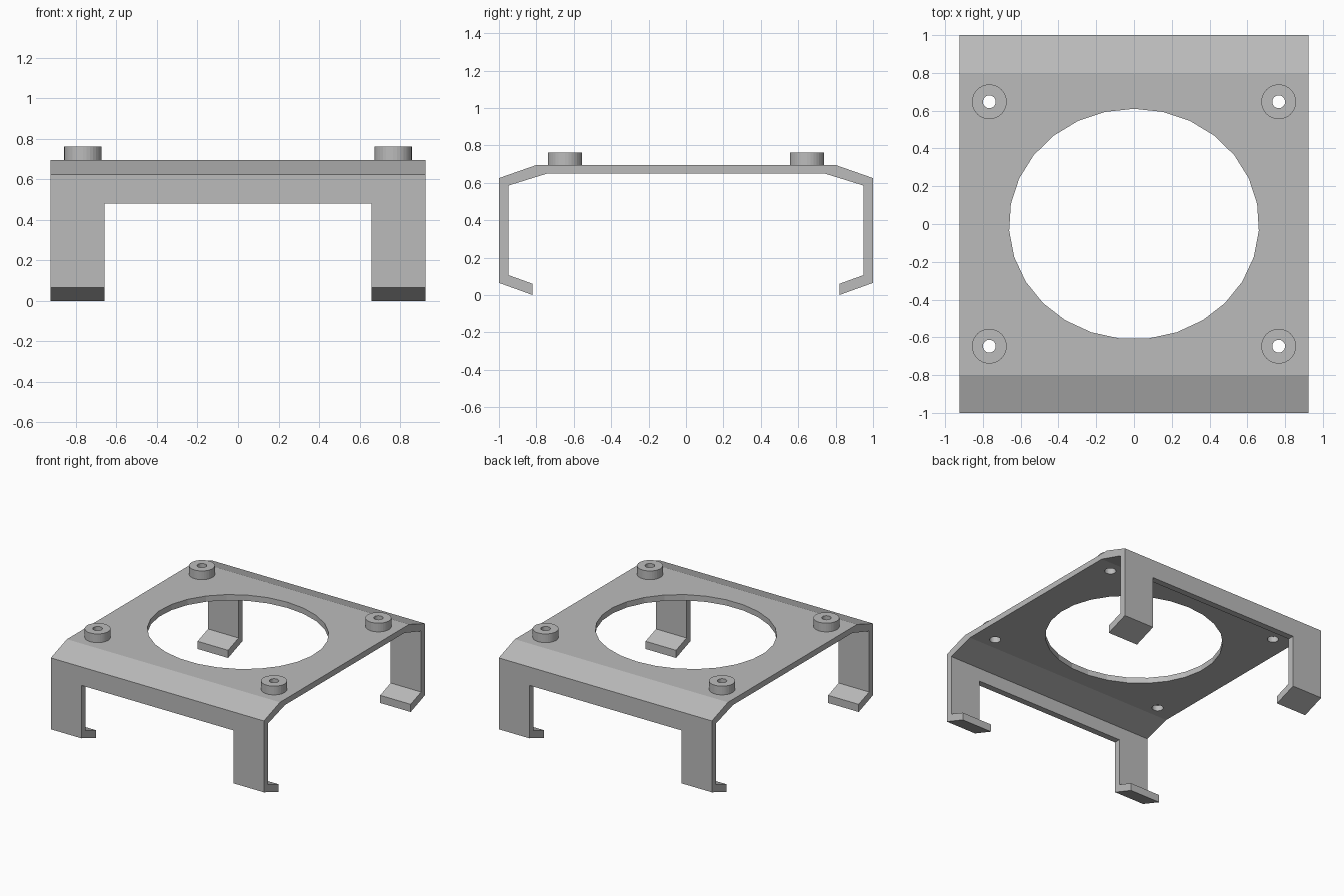
import bpy, bmesh, math
from mathutils import Vector

if "Cube" in bpy.data.objects:
    bpy.data.objects.remove(bpy.data.objects["Cube"])

grey = bpy.data.materials.new("plain grey")
grey.diffuse_color = (0.5, 0.5, 0.5, 1)
grey.use_nodes = True
grey.node_tree.nodes["Principled BSDF"].inputs["Base Color"].default_value = grey.diffuse_color


def prism(bm, points, direction):
    """Closed solid made by sweeping a polygon along a direction."""
    face = bm.faces.new([bm.verts.new(p) for p in points])
    out = bmesh.ops.extrude_face_region(bm, geom=[face], use_keep_orig=True)
    verts = [g for g in out["geom"] if isinstance(g, bmesh.types.BMVert)]
    bmesh.ops.translate(bm, verts=verts, vec=Vector(direction))


def ring(cx, cy, z, rx, ry, n):
    """Ellipse points, first one at +y."""
    return [(cx + rx * math.sin(2 * math.pi * i / n),
             cy + ry * math.cos(2 * math.pi * i / n), z) for i in range(n)]


def finish(bm, name):
    bmesh.ops.recalc_face_normals(bm, faces=bm.faces)
    mesh = bpy.data.meshes.new(name)
    bm.to_mesh(mesh)
    bm.free()
    mesh.materials.append(grey)
    obj = bpy.data.objects.new(name, mesh)
    bpy.context.collection.objects.link(obj)
    return obj


HALF_X = 0.925
corners = [(sx * 0.766, sy * 0.647) for sx in (-1, 1) for sy in (-1, 1)]

# Bent sheet: folded profile swept along x
outer = [(0.82, 0), (1, 0.065), (1, 0.625), (0.8, 0.695)]
inner = [(0.74, 0.65), (0.95, 0.585), (0.95, 0.107), (0.82, 0.06)]
profile = outer + [(-y, z) for y, z in reversed(outer)]
profile += [(-y, z) for y, z in reversed(inner)] + inner
bm = bmesh.new()
prism(bm, [(-HALF_X, y, z) for y, z in profile], (2 * HALF_X, 0, 0))
bracket = finish(bm, "bent_bracket")

# Cutter: gap between the legs, large centre opening, screw holes
bm = bmesh.new()
prism(bm, [(-0.66, -1.2, -0.2), (0.66, -1.2, -0.2),
           (0.66, 1.2, -0.2), (-0.66, 1.2, -0.2)], (0, 0, 0.68))
prism(bm, ring(0, 0, 0.55, 0.662, 0.61, 27), (0, 0, 0.25))
for x, y in corners:
    prism(bm, ring(x, y, 0.55, 0.041, 0.041, 24), (0, 0, 0.25))
cutter = finish(bm, "opening_cutter")
cutter.hide_render = True

mod = bracket.modifiers.new("openings", "BOOLEAN")
mod.operation = "DIFFERENCE"
mod.solver = "EXACT"
mod.object = cutter
bpy.context.view_layer.update()
deps = bpy.context.evaluated_depsgraph_get()
cut_mesh = bpy.data.meshes.new_from_object(bracket.evaluated_get(deps))
bracket.modifiers.clear()
bracket.data = cut_mesh
bpy.data.objects.remove(cutter)

# Hollow round bosses above the screw holes
for x, y in corners:
    bm = bmesh.new()
    n = 32
    loops = [[bm.verts.new(p) for p in ring(x, y, z, r, r, n)]
             for r, z in ((0.092, 0.695), (0.092, 0.763), (0.034, 0.763), (0.034, 0.695))]
    for k in range(4):
        a, b = loops[k], loops[(k + 1) % 4]
        for i in range(n):
            j = (i + 1) % n
            bm.faces.new((a[i], a[j], b[j], b[i]))
    finish(bm, "screw_boss")
